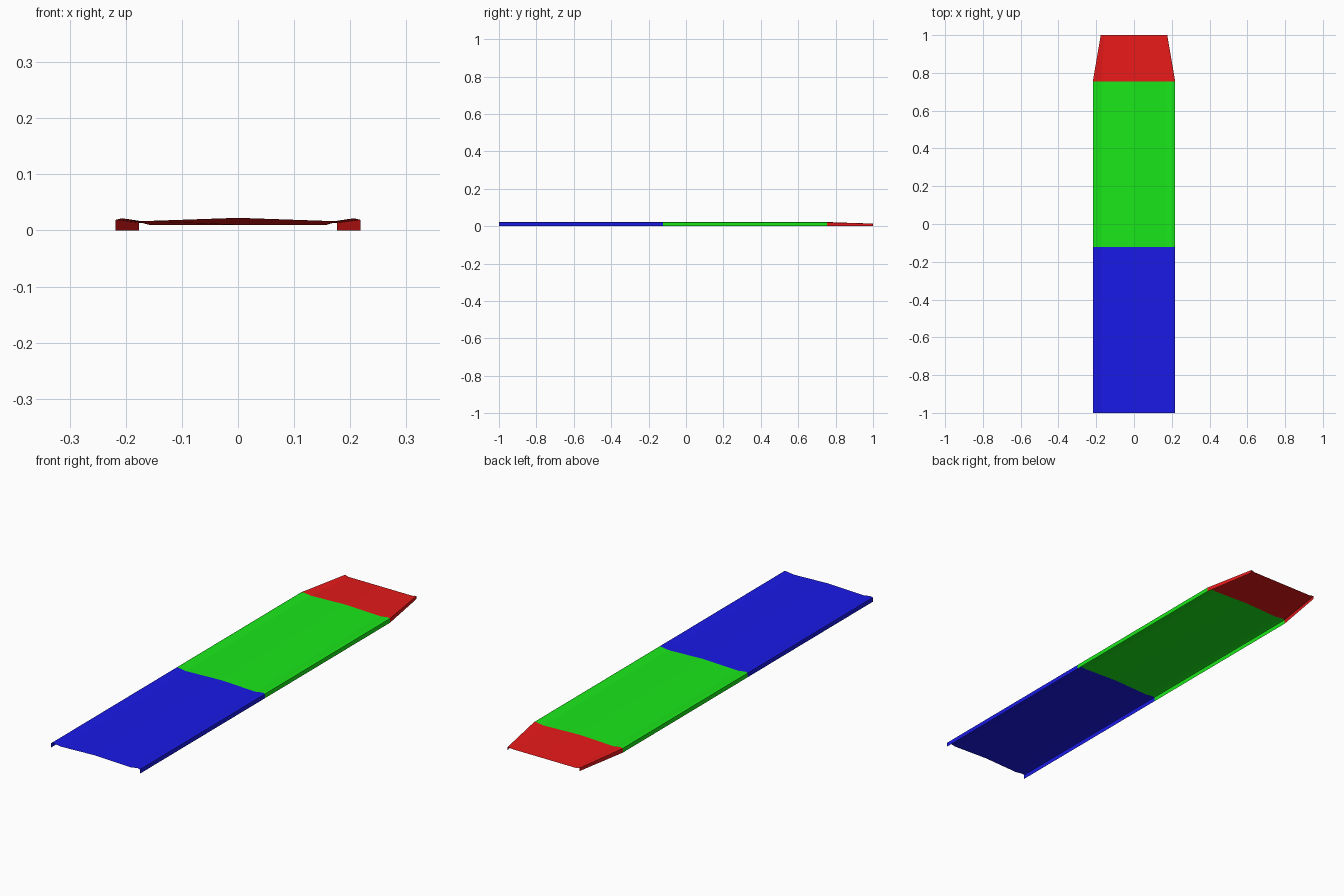
import bpy, bmesh

if "Cube" in bpy.data.objects:
    bpy.data.objects.remove(bpy.data.objects["Cube"])

# Half cross-sections (x, z) from the crowned centre out to the skirt's lower edge
MAIN = [(0, .0225), (.172, .0165), (.198, .0205), (.208, .0215), (.218, .019), (.218, 0)]
TIP = [(0, .010), (.158, .010), (.166, .0125), (.170, .0138), (.176, .0135), (.176, 0)]


def mirrored(half):
    return [(-x, z) for x, z in reversed(half[1:])] + half


def panel(name, y0, y1, start, end, colour):
    """Loft a thin open sheet between two cross-sections."""
    bm = bmesh.new()
    rows = [[bm.verts.new((x, y, z)) for x, z in mirrored(half)]
            for y, half in ((y0, start), (y1, end))]
    a, b = rows
    for i in range(len(a) - 1):
        bm.faces.new((a[i], a[i + 1], b[i + 1], b[i]))
    mesh = bpy.data.meshes.new(name)
    bm.to_mesh(mesh)
    bm.free()
    mat = bpy.data.materials.new(name + "_paint")
    mat.diffuse_color = (*colour, 1)
    mat.use_nodes = True
    mat.node_tree.nodes["Principled BSDF"].inputs["Base Color"].default_value = mat.diffuse_color
    mesh.materials.append(mat)
    bpy.context.collection.objects.link(bpy.data.objects.new(name, mesh))


# Two straight panels and the tapered, lowered tip
panel("front_panel", -1, -.122, MAIN, MAIN, (.01, .01, .8))
panel("middle_panel", -.122, .755, MAIN, MAIN, (.01, .8, .01))
panel("tapered_tip", .755, 1, MAIN, TIP, (.8, .01, .01))
